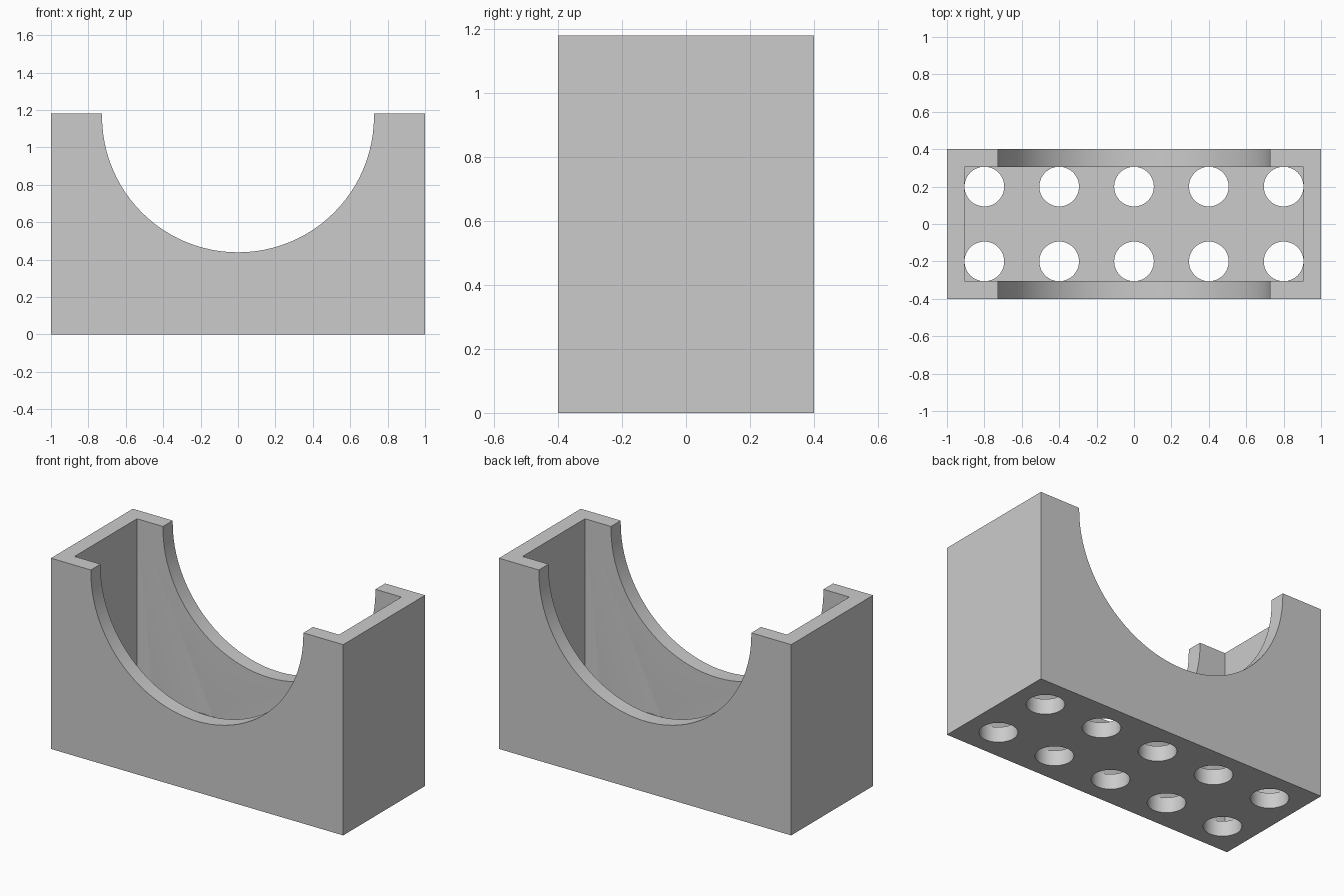
import bpy
from math import radians

WIDTH, DEPTH, HEIGHT = 2.0, 0.8, 1.18
WALL = 0.095
SADDLE_RADIUS, SADDLE_Z = 0.727, 1.166
HOLE_RADIUS, PITCH = 0.106, 0.4

cube = bpy.data.objects.get("Cube")
if cube:
    bpy.data.objects.remove(cube, do_unlink=True)

grey = bpy.data.materials.new("plain grey")
grey.use_nodes = True
colour = (0.6, 0.6, 0.6, 1)
grey.diffuse_color = colour
grey.node_tree.nodes["Principled BSDF"].inputs["Base Color"].default_value = colour


def box(name, size, centre):
    bpy.ops.mesh.primitive_cube_add(size=1, location=centre)
    obj = bpy.context.object
    obj.name = name
    obj.scale = size
    bpy.ops.object.transform_apply(location=True, rotation=True, scale=True)
    obj.data.materials.append(grey)
    return obj


def cylinder(name, radius, length, centre, sides, tilt=0):
    bpy.ops.mesh.primitive_cylinder_add(vertices=sides, radius=radius, depth=length,
                                        location=centre, rotation=(tilt, 0, 0))
    obj = bpy.context.object
    obj.name = name
    obj.data.materials.append(grey)
    return obj


def cut(target, cutter):
    mod = target.modifiers.new(cutter.name, 'BOOLEAN')
    mod.operation = 'DIFFERENCE'
    mod.solver = 'EXACT'
    mod.object = cutter
    bpy.context.view_layer.objects.active = target
    bpy.ops.object.modifier_apply(modifier=mod.name)
    bpy.data.objects.remove(cutter, do_unlink=True)


# Outer block, hollowed to leave walls and a floor
cradle = box("cradle_body", (WIDTH, DEPTH, HEIGHT), (0, 0, HEIGHT / 2))
cut(cradle, box("cavity_cutter", (WIDTH - 2 * WALL, DEPTH - 2 * WALL, HEIGHT),
                (0, 0, WALL + HEIGHT / 2)))

# Round saddle through the front and back walls, straight-sided at the rim
cut(cradle, cylinder("saddle_cutter", SADDLE_RADIUS, 2, (0, 0, SADDLE_Z), 96, radians(90)))
cut(cradle, box("rim_cutter", (2 * SADDLE_RADIUS, 2, 0.5), (0, 0, SADDLE_Z + 0.25)))

# Two rows of five round holes in the floor
for column in range(-2, 3):
    for side in (-1, 1):
        cut(cradle, cylinder("hole_cutter", HOLE_RADIUS, 0.15,
                             (column * PITCH, side * PITCH / 2, WALL / 2), 48))

# Smooth curved faces, crisp edges
bpy.ops.object.select_all(action='DESELECT')
cradle.select_set(True)
bpy.context.view_layer.objects.active = cradle
bpy.ops.object.shade_smooth_by_angle(angle=radians(30))
